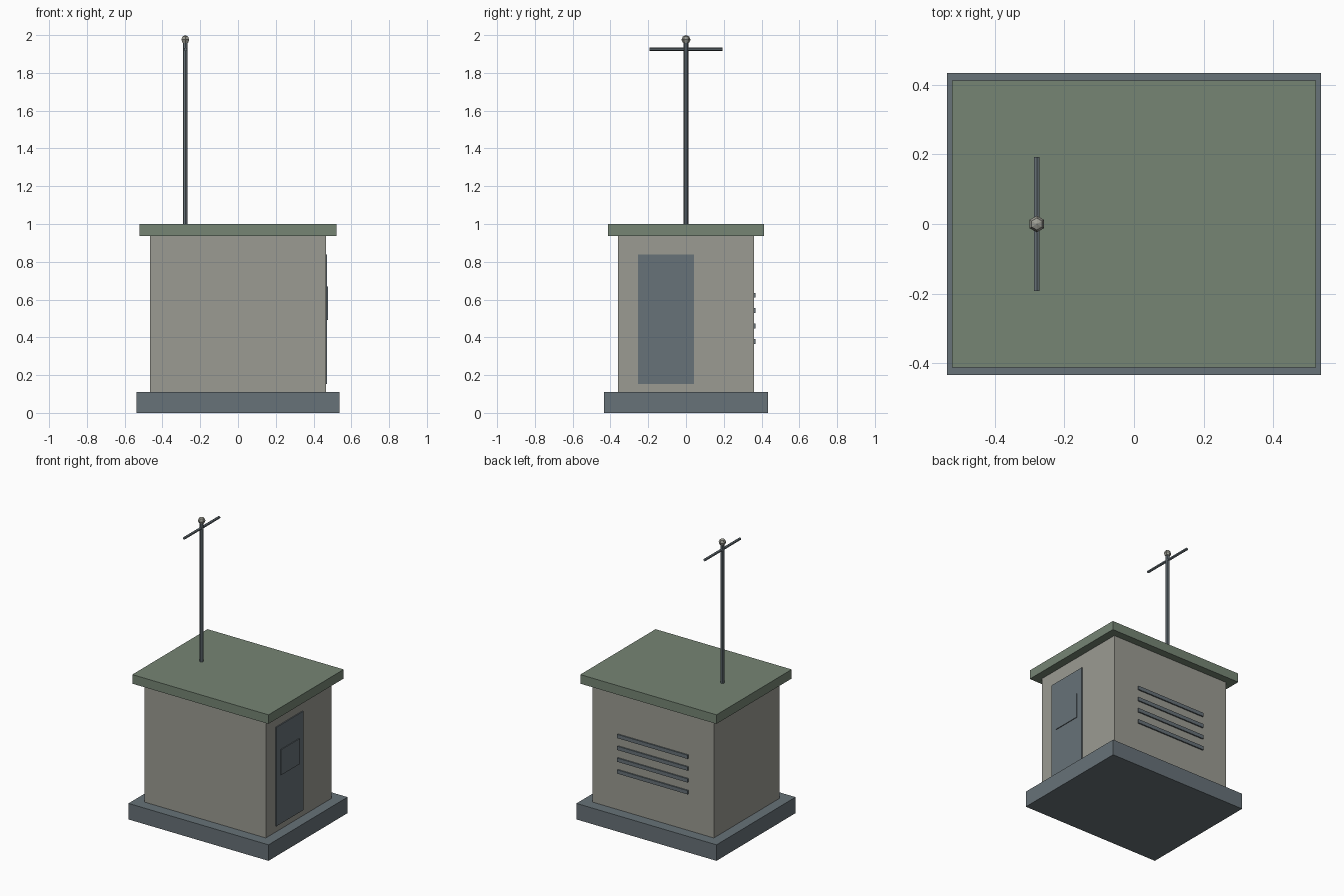
import bpy, math

if "Cube" in bpy.data.objects:
    bpy.data.objects.remove(bpy.data.objects["Cube"])


def material(name, rgb):
    m = bpy.data.materials.new(name)
    m.diffuse_color = (*rgb, 1)
    m.use_nodes = True
    m.node_tree.nodes["Principled BSDF"].inputs["Base Color"].default_value = m.diffuse_color
    return m


concrete = material("warm_grey", (0.33, 0.33, 0.29))
green = material("muted_green", (0.18, 0.235, 0.175))
slate = material("slate_metal", (0.136, 0.168, 0.188))


def finish(name, mat):
    ob = bpy.context.object
    ob.name = name
    ob.data.materials.append(mat)
    return ob


def box(name, mat, x, y, z):
    """Box from (min, max) ranges on each axis."""
    bpy.ops.mesh.primitive_cube_add(size=1, location=[(a + b) / 2 for a, b in (x, y, z)])
    ob = finish(name, mat)
    ob.scale = [b - a for a, b in (x, y, z)]
    bpy.ops.object.transform_apply(location=False, rotation=False, scale=True)
    return ob


def rod(name, mat, radius, length, loc, rot=(0, 0, 0), sides=8):
    bpy.ops.mesh.primitive_cylinder_add(vertices=sides, radius=radius, depth=length,
                                        location=loc, rotation=rot)
    return finish(name, mat)


# Building
box("base_slab", slate, (-0.537, 0.537), (-0.433, 0.433), (0, 0.111))
box("walls", concrete, (-0.465, 0.465), (-0.359, 0.359), (0.111, 0.937))
box("roof", green, (-0.522, 0.522), (-0.412, 0.412), (0.937, 1.0))

# Door with raised panel on the right side
box("door", slate, (0.462, 0.472), (-0.254, 0.043), (0.153, 0.839))
box("door_panel", slate, (0.470, 0.477), (-0.208, -0.003), (0.492, 0.668))

# Vent slats on the back
for i in range(4):
    z = 0.377 + i * 0.082
    box(f"vent_slat_{i + 1}", slate, (-0.27, 0.27), (0.355, 0.368), (z - 0.013, z + 0.013))

# Antenna
ax = -0.279
rod("antenna_mast", slate, 0.0125, 0.98, (ax, 0, 1.485))
rod("antenna_crossbar", slate, 0.009, 0.386, (ax, 0, 1.925), (math.pi / 2, 0, 0), 6)
bpy.ops.mesh.primitive_uv_sphere_add(segments=6, ring_count=4, radius=0.024,
                                     location=(ax, 0, 1.976))
finish("antenna_ball", concrete)
